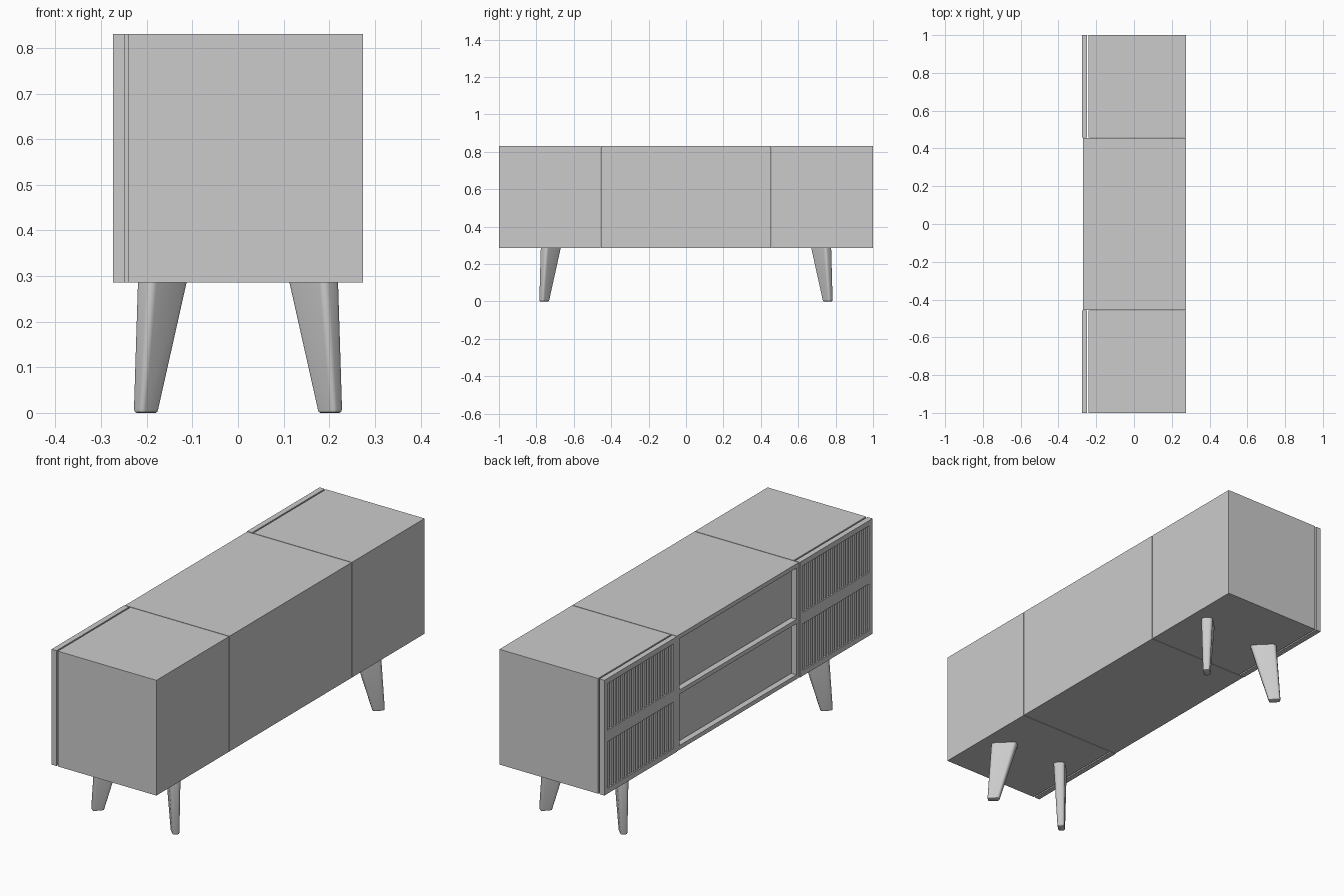
import bpy, bmesh, math
from mathutils import Vector

if "Cube" in bpy.data.objects:
    bpy.data.objects.remove(bpy.data.objects["Cube"])


def box(name, lo, hi):
    """Axis-aligned box between two corners."""
    bm = bmesh.new()
    bmesh.ops.create_cube(bm, size=1)
    lo, hi = Vector(lo), Vector(hi)
    for v in bm.verts:
        v.co = (lo + hi) / 2 + v.co * (hi - lo)
    me = bpy.data.meshes.new(name)
    bm.to_mesh(me)
    bm.free()
    ob = bpy.data.objects.new(name, me)
    bpy.context.collection.objects.link(ob)
    return ob


def cut(ob, lo, hi):
    """Cut a box-shaped opening and discard the cutter."""
    cutter = box("cutter", lo, hi)
    cutter.hide_render = True
    mod = ob.modifiers.new("cut", "BOOLEAN")
    mod.operation, mod.solver, mod.object = "DIFFERENCE", "EXACT", cutter
    bpy.context.view_layer.objects.active = ob
    bpy.ops.object.modifier_apply(modifier=mod.name)
    bpy.data.objects.remove(cutter)


def mirror(ob, x=False, y=False):
    mod = ob.modifiers.new("mirror", "MIRROR")
    mod.use_axis = (x, y, False)
    return ob


Z0, Z1, BACK = 0.286, 0.83, 0.274
Y0, Y1 = 0.458, 1.0

# side cabinets
mirror(box("side_cabinet", (-0.241, Y0, Z0), (BACK, Y1, Z1)), y=True)

# centre cabinet with two drawer recesses
centre = box("centre_cabinet", (-0.271, -0.455, Z0), (BACK, 0.455, Z1))
drawers = [(0.306, 0.548), (0.568, 0.81)]
for i, (a, b) in enumerate(drawers):
    cut(centre, (-0.4, -0.437, a), (-0.225, 0.437, b))
    box(f"drawer_front_{i + 1}", (-0.247, -0.434, a + 0.003), (-0.226, 0.434, b - 0.003))

# slatted doors: frame with two openings
door = box("door_frame", (-0.274, Y0, Z0), (-0.248, Y1, Z1))
panels = [(0.311, 0.531), (0.585, 0.805)]
for a, b in panels:
    cut(door, (-0.4, Y0 + 0.025, a), (-0.1, Y1 - 0.025, b))
mirror(door, y=True)

# vertical slats filling both openings
count = 18
pitch = (Y1 - Y0 - 0.05) / count
for p, (a, b) in enumerate(panels):
    for i in range(count):
        yc = Y0 + 0.025 + pitch * (i + 0.5)
        s = box(f"door_slat_{p + 1}_{i + 1}", (-0.269, yc - 0.0085, a), (-0.253, yc + 0.0085, b))
        mirror(s, y=True)


def ring(bm, c, length, width, r, z):
    """Rounded rectangle whose long side points to the cabinet corner."""
    verts = []
    for sx, sy, start in ((1, 1, 0), (-1, 1, 90), (-1, -1, 180), (1, -1, 270)):
        for k in range(6):
            t = math.radians(start + 18 * k)
            u = sx * (length / 2 - r) + r * math.cos(t)
            w = sy * (width / 2 - r) + r * math.sin(t)
            verts.append(bm.verts.new((c[0] + (u - w) * math.sqrt(0.5),
                                       c[1] + (u + w) * math.sqrt(0.5), z)))
    return verts


# splayed tapered legs, blade-shaped along the diagonals
bm = bmesh.new()
rings = [ring(bm, (0.201, 0.757), 0.044, 0.022, 0.007, 0.0),
         ring(bm, (0.2015, 0.7575), 0.051, 0.029, 0.009, 0.002),
         ring(bm, (0.2015, 0.7575), 0.055, 0.032, 0.010, 0.008),
         ring(bm, (0.166, 0.723), 0.118, 0.052, 0.016, Z0)]
for lower, upper in zip(rings, rings[1:]):
    n = len(lower)
    for i in range(n):
        j = (i + 1) % n
        bm.faces.new((lower[i], lower[j], upper[j], upper[i]))
bm.faces.new(rings[0][::-1])
bm.faces.new(rings[-1])
me = bpy.data.meshes.new("leg")
bm.to_mesh(me)
bm.free()
leg = bpy.data.objects.new("leg", me)
bpy.context.collection.objects.link(leg)
bpy.ops.object.select_all(action="DESELECT")
leg.select_set(True)
bpy.context.view_layer.objects.active = leg
bpy.ops.object.shade_smooth_by_angle(angle=math.radians(40))
mirror(leg, x=True, y=True)
